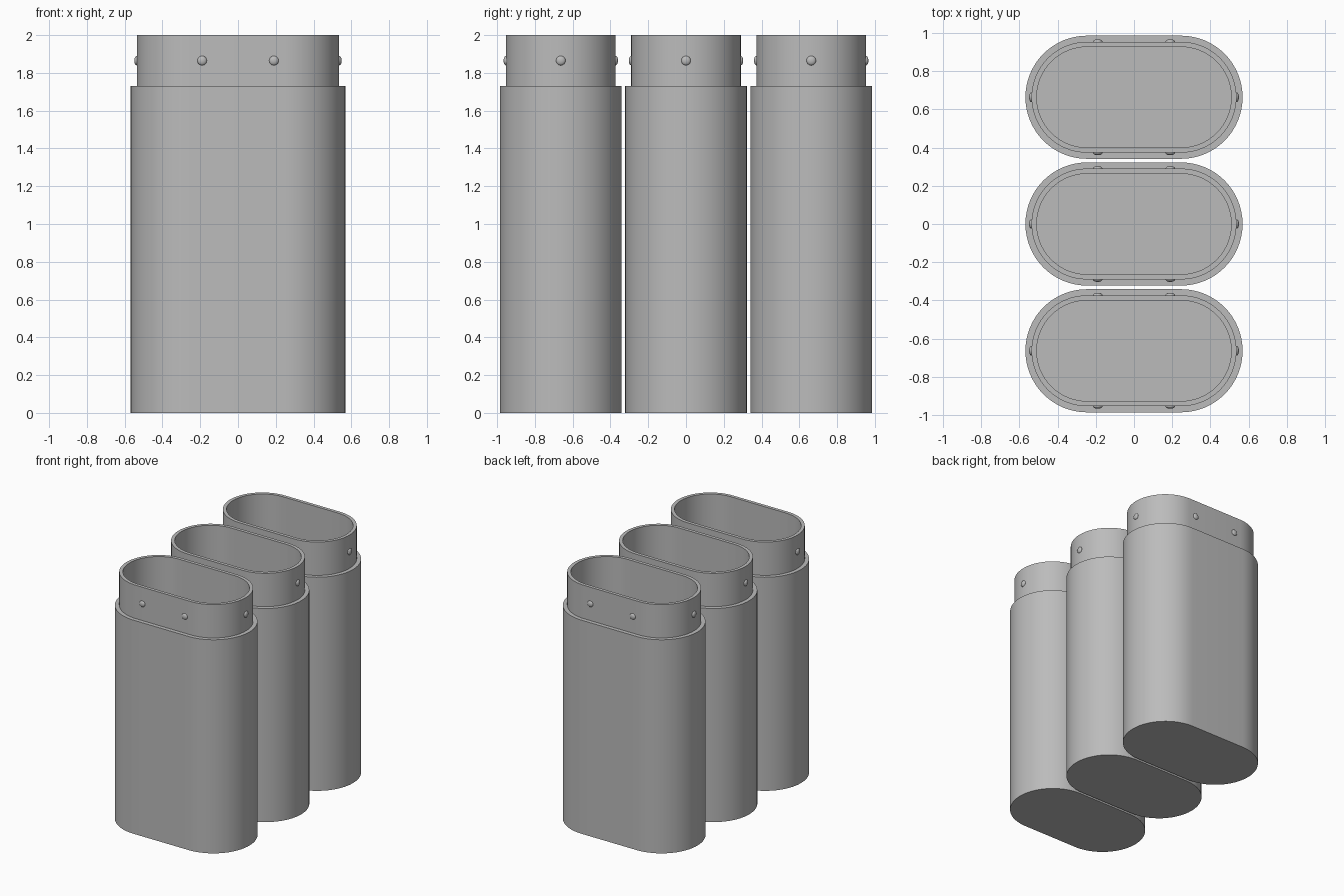
import bpy, bmesh, math
from mathutils import Matrix, Vector

if "Cube" in bpy.data.objects:
    bpy.data.objects.remove(bpy.data.objects["Cube"])

STRAIGHT = 0.246      # half length of the flat sides
SEGS = 32             # segments per rounded end

grey = bpy.data.materials.new("grey")
grey.diffuse_color = (0.5, 0.5, 0.5, 1)
grey.use_nodes = True
grey.node_tree.nodes["Principled BSDF"].inputs["Base Color"].default_value = grey.diffuse_color


def stadium(bm, r, z):
    """Ring of vertices with two flat sides and two rounded ends."""
    ring = []
    for side in (1, -1):
        for i in range(SEGS + 1):
            a = -math.pi / 2 + math.pi * i / SEGS
            ring.append(bm.verts.new((side * (STRAIGHT + r * math.cos(a)),
                                      side * r * math.sin(a), z)))
    return ring


def finish(bm, name, y):
    mesh = bpy.data.meshes.new(name)
    bm.to_mesh(mesh)
    bm.free()
    obj = bpy.data.objects.new(name, mesh)
    obj.location.y = y
    mesh.materials.append(grey)
    bpy.context.collection.objects.link(obj)
    bpy.context.view_layer.objects.active = obj
    obj.select_set(True)
    bpy.ops.object.shade_smooth_by_angle(angle=math.radians(30))
    obj.select_set(False)


def container(y):
    # outer wall, shoulder, neck, rim, inner wall, floor
    profile = [(0.322, 0), (0.322, 1.73), (0.29, 1.73),
               (0.29, 2.0), (0.263, 2.0), (0.263, 0.035)]
    bm = bmesh.new()
    rings = [stadium(bm, r, z) for r, z in profile]
    n = len(rings[0])
    for lo, hi in zip(rings, rings[1:]):
        for i in range(n):
            j = (i + 1) % n
            bm.faces.new((lo[i], lo[j], hi[j], hi[i]))
    bm.faces.new(rings[0][::-1])
    bm.faces.new(rings[-1])
    finish(bm, "container", y)


def locking_studs(y):
    # shallow round studs around the neck
    bm = bmesh.new()
    spots = [(sx * 0.19, sy * 0.29, 'y') for sx in (1, -1) for sy in (1, -1)]
    spots += [(sx * 0.536, 0, 'x') for sx in (1, -1)]
    for x, yy, axis in spots:
        scale = Vector((0.013, 0.025, 0.025) if axis == 'x' else (0.025, 0.013, 0.025))
        bmesh.ops.create_uvsphere(
            bm, u_segments=20, v_segments=12, radius=1,
            matrix=Matrix.Translation((x, yy, 1.865)) @ Matrix.Diagonal(scale).to_4x4())
    finish(bm, "locking_studs", y)


for y in (-0.663, 0, 0.663):
    container(y)
    locking_studs(y)
